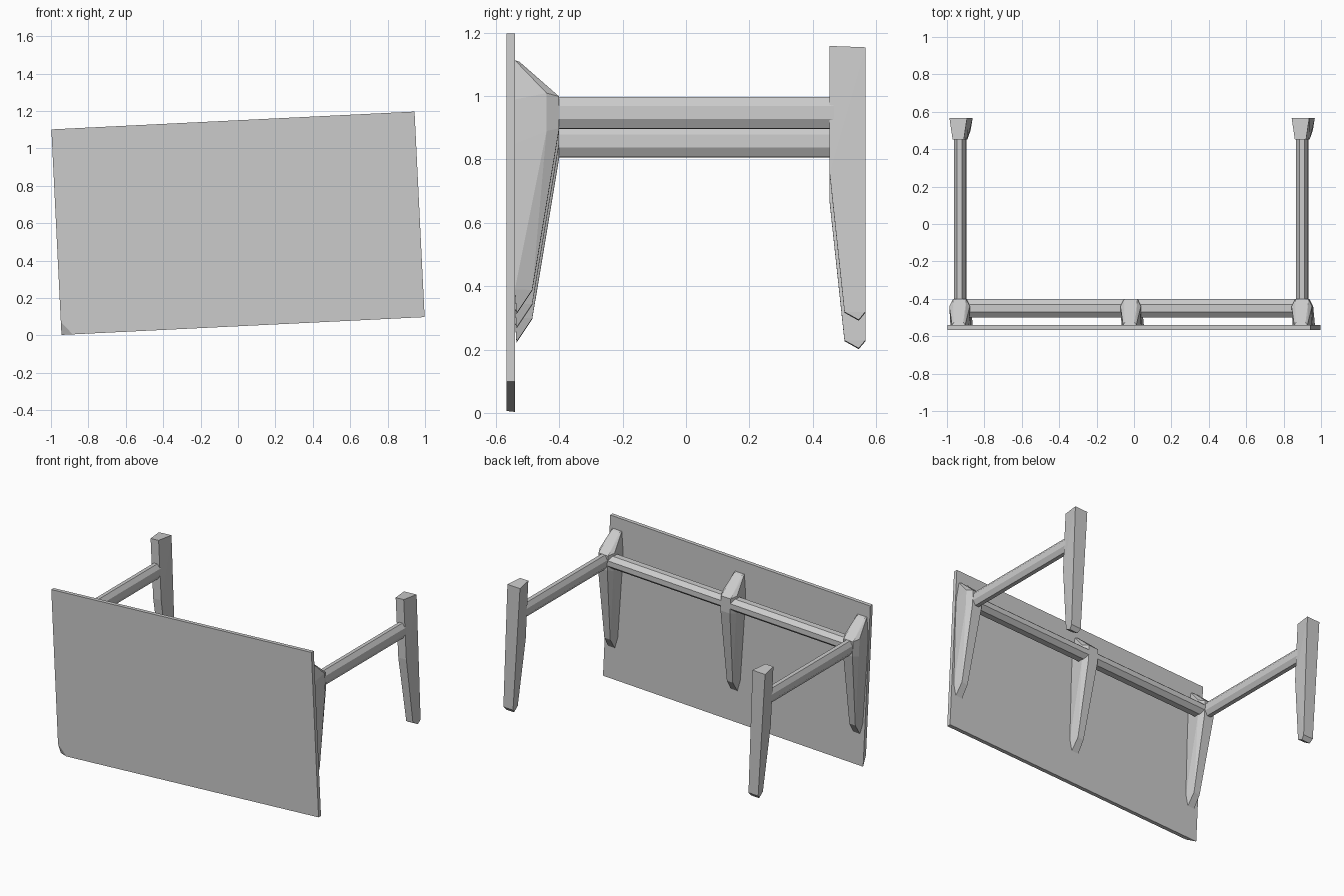
import bpy
import bmesh
import math

cube = bpy.data.objects.get("Cube")
if cube:
    bpy.data.objects.remove(cube, do_unlink=True)

TILT = -0.049       # the whole sign leans sideways
CENTRE = 0.6        # height of the panel centre
RAIL = 0.302        # rail height above the panel centre
SIDE = 0.916        # distance of the side arms from the middle

grey = bpy.data.materials.new("weathered_grey")
grey.use_nodes = True
grey.diffuse_color = (0.6, 0.6, 0.6, 1)
grey.node_tree.nodes["Principled BSDF"].inputs["Base Color"].default_value = (0.6, 0.6, 0.6, 1)


def hull(name, points):
    """Flat-faced convex solid around the points, leaning with the sign."""
    bm = bmesh.new()
    for p in points:
        bm.verts.new(p)
    result = bmesh.ops.convex_hull(bm, input=bm.verts[:])
    loose = {g for g in result["geom_interior"] + result["geom_unused"]
             if isinstance(g, bmesh.types.BMVert)}
    bmesh.ops.delete(bm, geom=list(loose), context='VERTS')
    bmesh.ops.dissolve_limit(bm, angle_limit=0.01, verts=bm.verts[:], edges=bm.edges[:])
    bmesh.ops.recalc_face_normals(bm, faces=bm.faces[:])
    mesh = bpy.data.meshes.new(name)
    bm.to_mesh(mesh)
    bm.free()
    mesh.materials.append(grey)
    obj = bpy.data.objects.new(name, mesh)
    obj.location.z = CENTRE
    obj.rotation_euler.y = TILT
    bpy.context.collection.objects.link(obj)
    return obj


def outline(x, sections):
    """Mirrored points from (half width, y, height relative to the rail)."""
    return [(x + s * w, y, RAIL + z) for w, y, z in sections for s in (-1, 1)]


def octagon(rx, ry):
    """Eight-sided cross-section with flat sides."""
    k = 1 / math.cos(math.pi / 8)
    angles = [math.pi / 8 + i * math.pi / 4 for i in range(8)]
    return [(rx * k * math.cos(a), ry * k * math.sin(a)) for a in angles]


# Panel with one chipped front corner
W, H, FRONT, BACK = 0.972, 0.55, -0.566, -0.54
corners = [(-W, H), (W, H), (W, -H)]
panel = [(x, y, z) for x, z in corners for y in (FRONT, BACK)]
panel += [(-W, BACK, -H), (-W, FRONT, -H + 0.07), (-W + 0.06, FRONT, -H)]
hull("panel", panel)

# Brackets behind the panel: broad at the rail, pointed below
bracket = [
    (0.035, -0.54, 0.165), (0.025, -0.525, 0.16),
    (0.05, -0.54, 0.04), (0.055, -0.44, 0.06), (0.035, -0.4, 0.05),
    (0.055, -0.44, -0.06), (0.035, -0.4, -0.05),
    (0.03, -0.425, -0.2), (0.05, -0.54, -0.1),
    (0.04, -0.54, -0.56), (0.022, -0.485, -0.56), (0.025, -0.535, -0.635),
]
for name, x in (("right", -SIDE), ("middle", 0), ("left", SIDE)):
    hull(name + "_bracket", outline(x, bracket))

# Rail joining the brackets
hull("cross_rail", [(x, -0.45 + a, RAIL + b)
                    for x in (-SIDE, SIDE) for a, b in octagon(0.05, 0.042)])

# Arms reaching back, each ending in a tapered post
post = [
    (0.03, 0.453, 0.21), (0.047, 0.566, 0.205),
    (0.03, 0.453, -0.19), (0.025, 0.5, -0.63),
    (0.036, 0.566, -0.63), (0.03, 0.545, -0.655),
]
for name, x in (("right", -SIDE), ("left", SIDE)):
    hull(name + "_arm", [(x + a, y, RAIL + b)
                         for y in (-0.44, 0.47) for a, b in octagon(0.032, 0.05)])
    hull(name + "_post", outline(x, post))
